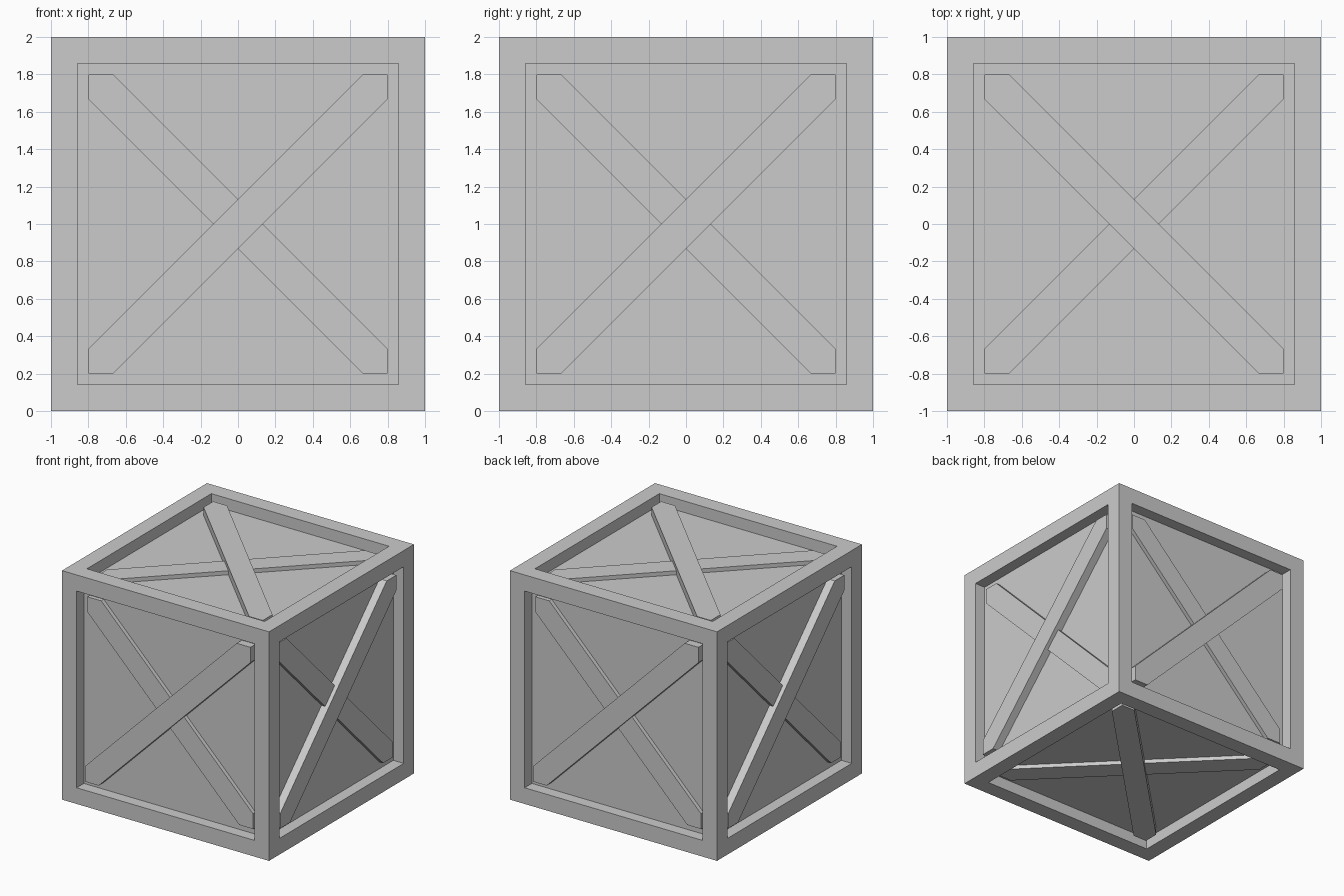
import bpy, bmesh
from math import pi
from mathutils import Matrix

if "Cube" in bpy.data.objects:
    bpy.data.objects.remove(bpy.data.objects["Cube"])

HALF, OPEN, WIDTH = 1.0, 0.8, 0.133   # crate half size, opening half size, brace corner cut
PANEL, LOW, HIGH = 0.10, 0.065, 0.03  # depths below the outer face


def finish(bm, name):
    mesh = bpy.data.meshes.new(name)
    bm.to_mesh(mesh)
    bm.free()
    obj = bpy.data.objects.new(name, mesh)
    bpy.context.collection.objects.link(obj)
    return obj


# Crate body: cube with a border on every side and recessed panels
bm = bmesh.new()
bmesh.ops.create_cube(bm, size=2 * HALF, matrix=Matrix.Translation((0, 0, HALF)))
bm.normal_update()
panels = list(bm.faces)
bmesh.ops.inset_individual(bm, faces=panels, thickness=HALF - OPEN)
bm.normal_update()
bmesh.ops.inset_individual(bm, faces=panels, thickness=0, depth=-PANEL)
finish(bm, "crate_frame")


def brace(name, depth, rot, mirror):
    """Diagonal plank trimmed to the corners of the opening, drawn on the front face."""
    a, b = OPEN, OPEN - WIDTH
    outline = [(-a, -a), (-b, -a), (a, b), (a, a), (b, a), (-a, -b)]
    bm = bmesh.new()
    verts = [bm.verts.new((-x if mirror else x, -HALF + depth, z)) for x, z in outline]
    face = bm.faces.new(verts)
    ext = bmesh.ops.extrude_face_region(bm, geom=[face])
    moved = [v for v in ext["geom"] if isinstance(v, bmesh.types.BMVert)]
    bmesh.ops.translate(bm, verts=moved, vec=(0, PANEL - depth, 0))
    bm.transform(Matrix.Translation((0, 0, HALF)) @ rot)
    bmesh.ops.recalc_face_normals(bm, faces=bm.faces)
    finish(bm, name)


# Crossed braces on all six sides; top and bottom have the upper plank swapped
sides = {
    "front": (0, "Z"), "right": (pi / 2, "Z"), "back": (pi, "Z"), "left": (-pi / 2, "Z"),
    "top": (-pi / 2, "X"), "bottom": (pi / 2, "X"),
}
for side, (angle, axis) in sides.items():
    rot = Matrix.Rotation(angle, 4, axis)
    swap = axis == "X"
    brace(side + "_upper_brace", HIGH, rot, swap)
    brace(side + "_lower_brace", LOW, rot, not swap)
